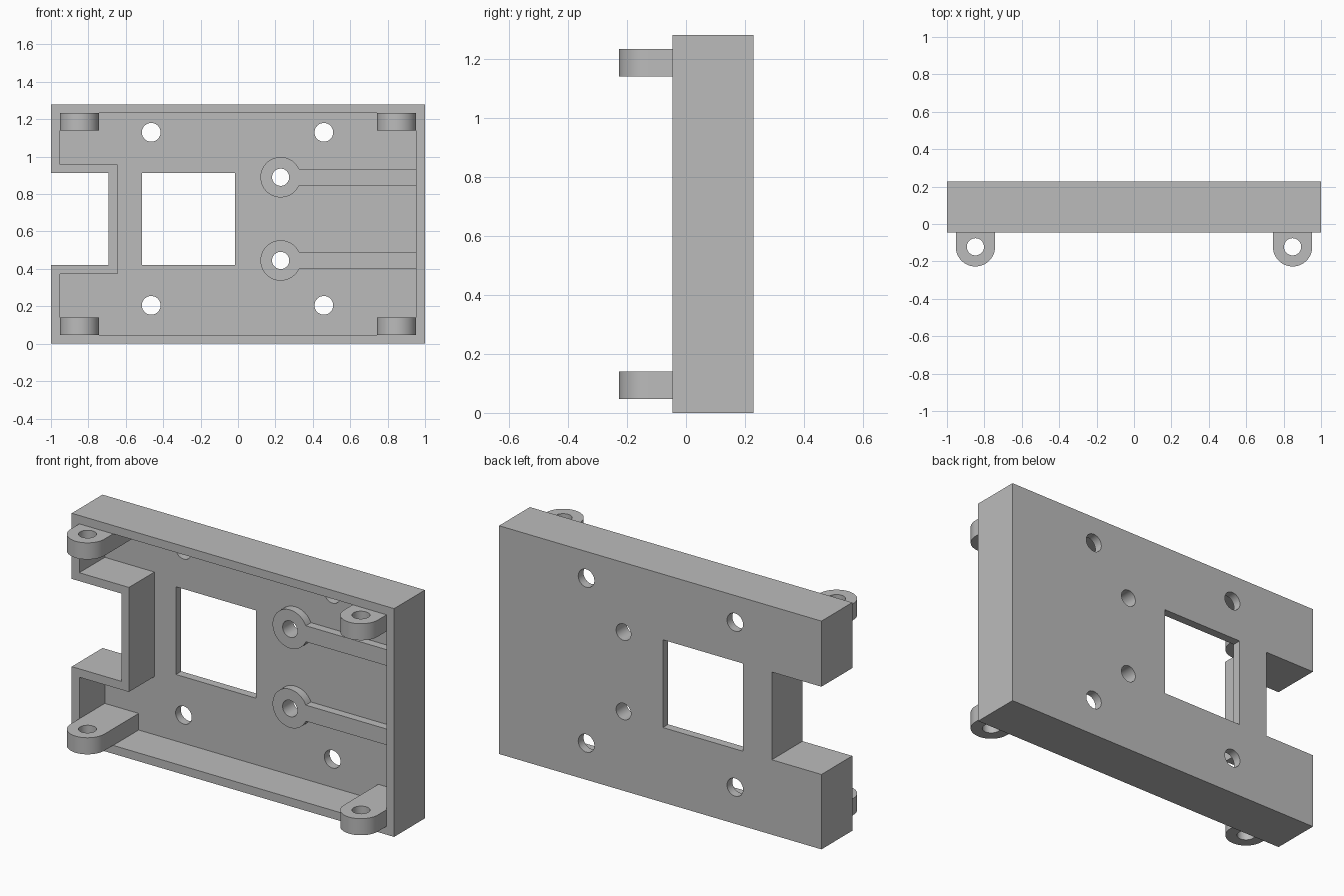
import bpy, bmesh
from math import cos, sin, pi, asin, radians
from mathutils import Vector

if "Cube" in bpy.data.objects:
    bpy.data.objects.remove(bpy.data.objects["Cube"], do_unlink=True)

grey = bpy.data.materials.new("plain grey")
grey.use_nodes = True
grey.diffuse_color = (0.5, 0.5, 0.5, 1)
grey.node_tree.nodes["Principled BSDF"].inputs["Base Color"].default_value = (0.5, 0.5, 0.5, 1)

HEIGHT, WALL = 1.28, 0.047
FRONT, BACK = -0.045, 0.228
FLOOR = BACK - WALL          # inner face of the back plate
INNER = 1 - WALL


def arc(cx, cy, r, start=0.0, end=2 * pi, n=48):
    closed = abs(end - start - 2 * pi) < 1e-6
    steps = n if closed else n - 1
    return [(cx + r * cos(start + (end - start) * i / steps),
             cy + r * sin(start + (end - start) * i / steps)) for i in range(n)]


def rect(x0, x1, z0, z1):
    return [(x0, z0), (x1, z0), (x1, z1), (x0, z1)]


def prism(name, outline, lo, hi, axis="Y"):
    """Extrude an outline between lo and hi along Y (outline in xz) or Z (outline in xy)."""
    bm = bmesh.new()
    place = (lambda a, b: (a, lo, b)) if axis == "Y" else (lambda a, b: (a, b, lo))
    face = bm.faces.new([bm.verts.new(place(a, b)) for a, b in outline])
    new = bmesh.ops.extrude_face_region(bm, geom=[face])["geom"]
    step = Vector((0, hi - lo, 0)) if axis == "Y" else Vector((0, 0, hi - lo))
    bmesh.ops.translate(bm, vec=step, verts=[v for v in new if isinstance(v, bmesh.types.BMVert)])
    bmesh.ops.recalc_face_normals(bm, faces=bm.faces)
    mesh = bpy.data.meshes.new(name)
    bm.to_mesh(mesh)
    bm.free()
    mesh.materials.append(grey)
    obj = bpy.data.objects.new(name, mesh)
    bpy.context.collection.objects.link(obj)
    return obj


def cut(obj, cutters):
    """Subtract the cutters, bake the result and remove the cutters."""
    for c in cutters:
        c.hide_render = True
        mod = obj.modifiers.new("cut", "BOOLEAN")
        mod.operation, mod.solver, mod.object = "DIFFERENCE", "EXACT", c
    graph = bpy.context.evaluated_depsgraph_get()
    baked = bpy.data.meshes.new_from_object(obj.evaluated_get(graph))
    obj.modifiers.clear()
    obj.data = baked
    for c in cutters:
        bpy.data.objects.remove(c, do_unlink=True)


def smooth(obj):
    bpy.ops.object.select_all(action="DESELECT")
    obj.select_set(True)
    bpy.context.view_layer.objects.active = obj
    bpy.ops.object.shade_smooth_by_angle(angle=radians(30))


def notched(x0, x1, z0, z1, nx, nz0, nz1):
    """Rectangle with a notch in its -x side."""
    return [(x0, z0), (x1, z0), (x1, z1), (x0, z1),
            (x0, nz1), (nx, nz1), (nx, nz0), (x0, nz0)]


# Tray: notched block, hollowed from the front
NOTCH_X, OPEN_LO, OPEN_HI = -0.692, 0.42, 0.912
tray = prism("tray", notched(-1, 1, 0, HEIGHT, NOTCH_X, OPEN_LO, OPEN_HI), FRONT, BACK)
cutters = [prism("cavity_cutter",
                 notched(-INNER, INNER, WALL, HEIGHT - WALL,
                         NOTCH_X + WALL, OPEN_LO - WALL, OPEN_HI + WALL),
                 FRONT - 0.1, FLOOR)]

# Window, mounting holes and boss holes through the back plate
BOSS_X, BOSS_Z, BORE = 0.228, (0.445, 0.89), 0.046
through = [rect(-0.512, -0.016, OPEN_LO, OPEN_HI)]
through += [arc(x, z, 0.05) for x in (-0.464, 0.459) for z in (0.205, 1.13)]
through += [arc(BOSS_X, z, BORE) for z in BOSS_Z]
cutters += [prism("hole_cutter", o, FLOOR - 0.05, BACK + 0.05) for o in through]
cut(tray, cutters)
smooth(tray)

# Ring bosses, each with a flush rib running to the left wall
RING, RIB = 0.108, 0.045
for name, z in zip(("lower", "upper"), BOSS_Z):
    a = asin(RIB / RING)
    outline = arc(BOSS_X, z, RING, a, 2 * pi - a) + [(INNER, z - RIB), (INNER, z + RIB)]
    boss = prism(name + "_ring_boss", outline, FLOOR - 0.046, FLOOR)
    cut(boss, [prism("bore_cutter", arc(BOSS_X, z, BORE), FLOOR - 0.1, FLOOR + 0.05)])
    smooth(boss)

# Rounded corner lugs with vertical bores, reaching back to the plate
LUG_R, LUG_Y, LUG_H = 0.105, -0.122, 0.093
for side, sx in (("left", 1), ("right", -1)):
    for level, z in (("lower", WALL), ("upper", HEIGHT - WALL - LUG_H)):
        cx = sx * (INNER - LUG_R)
        outline = arc(cx, LUG_Y, LUG_R, pi, 2 * pi) + [(cx + LUG_R, FLOOR), (cx - LUG_R, FLOOR)]
        lug = prism(f"{level}_{side}_lug", outline, z, z + LUG_H, "Z")
        cut(lug, [prism("bore_cutter", arc(cx, LUG_Y, BORE), z - 0.05, z + LUG_H + 0.05, "Z")])
        smooth(lug)
